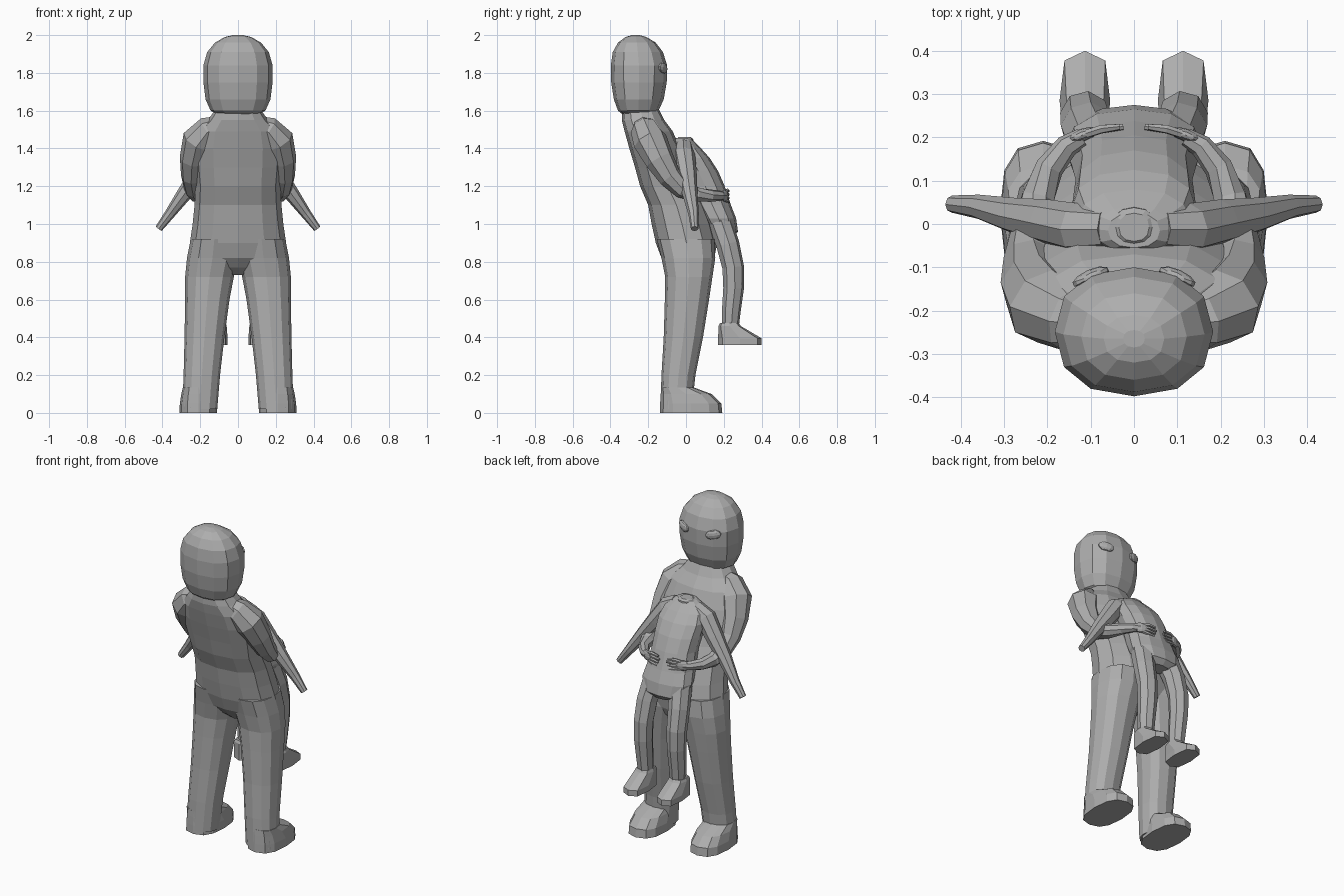
import bpy, bmesh, math
from mathutils import Vector

grey = bpy.data.materials.new("plain grey")
grey.diffuse_color = (0.42, 0.42, 0.42, 1)


def skin(name, rings):
    """Join rings of points into a closed flat-shaded mesh."""
    bm = bmesh.new()
    loops = [[bm.verts.new(p) for p in ring] for ring in rings]
    n = len(loops[0])
    for a, b in zip(loops, loops[1:]):
        for i in range(n):
            j = (i + 1) % n
            bm.faces.new((a[i], a[j], b[j], b[i]))
    bm.faces.new(loops[0])
    bm.faces.new(loops[-1])
    bmesh.ops.recalc_face_normals(bm, faces=bm.faces)
    me = bpy.data.meshes.new(name)
    bm.to_mesh(me)
    bm.free()
    me.materials.append(grey)
    ob = bpy.data.objects.new(name, me)
    bpy.context.collection.objects.link(ob)
    return ob


def stack(name, rows, n=12, side=1, power=2.3):
    """Horizontal rounded sections: (z, x0, x1, y0, y1)."""
    rings = []
    for z, x0, x1, y0, y1 in rows:
        ring = []
        for i in range(n):
            a = 2 * math.pi * i / n
            c, s = math.cos(a), math.sin(a)
            px = math.copysign(abs(c) ** (2 / power), c)
            py = math.copysign(abs(s) ** (2 / power), s)
            ring.append((side * ((x0 + x1) / 2 + px * (x1 - x0) / 2),
                         (y0 + y1) / 2 + py * (y1 - y0) / 2, z))
        rings.append(ring)
    return skin(name, rings)


def body(name, rows, n=12):
    """Centred stack: (z, half width, y0, y1)."""
    return stack(name, [(z, -h, h, a, b) for z, h, a, b in rows], n)


def limb(name, path, n=8, side=1):
    """Tapered tube along points (x, y, z, radius)."""
    pts = [Vector((side * p[0], p[1], p[2])) for p in path]
    rings = []
    for i, p in enumerate(pts):
        t = (pts[min(i + 1, len(pts) - 1)] - pts[max(i - 1, 0)]).normalized()
        u = t.cross(Vector((0.25 * side, 0.9, 0.35))).normalized()
        v = t.cross(u)
        rings.append([p + path[i][3] * (u * math.cos(a) + v * math.sin(a))
                      for a in (2 * math.pi * (k + 0.5) / n for k in range(n))])
    return skin(name, rings)


def blob(name, loc, scale, rot):
    """Low-poly ellipsoid."""
    bpy.ops.mesh.primitive_uv_sphere_add(segments=10, ring_count=6, radius=1,
                                         location=loc, rotation=rot)
    ob = bpy.context.object
    ob.name = name
    ob.scale = scale
    ob.data.materials.append(grey)


# Large figure: torso leaning back, and head
body("large_torso", [
    (0.73, .04, -.04, .09), (0.77, .12, -.09, .13), (0.82, .235, -.13, .15),
    (0.90, .255, -.16, .165), (1.00, .24, -.182, .14), (1.10, .23, -.20, .10),
    (1.20, .225, -.243, .05), (1.30, .235, -.27, .01), (1.40, .24, -.30, -.03),
    (1.49, .22, -.325, -.07), (1.55, .16, -.34, -.115), (1.62, .11, -.34, -.15)])
body("large_head", [
    (1.58, .11, -.335, -.17), (1.60, .145, -.36, -.145), (1.66, .172, -.382, -.118),
    (1.75, .183, -.396, -.102), (1.84, .183, -.398, -.10), (1.91, .163, -.388, -.122),
    (1.96, .122, -.36, -.16), (1.99, .07, -.32, -.21), (2.0, .025, -.285, -.245)])

# Small figure: torso hanging forward, and neck stub
body("small_torso", [
    (0.93, .07, .16, .25), (0.96, .14, .12, .275), (1.03, .158, .08, .265),
    (1.10, .145, .04, .238), (1.20, .135, .0, .205), (1.28, .14, -.04, .17),
    (1.35, .145, -.065, .125), (1.40, .13, -.072, .08), (1.44, .085, -.065, .04),
    (1.455, .06, -.055, .025)])
body("small_neck_stub", [(1.43, .052, -.055, .04), (1.45, .05, -.05, .038),
                         (1.46, .035, -.04, .025)], 12)

for s, tag in ((1, "right"), (-1, "left")):
    # Large figure legs, feet and eyes
    stack("large_leg_" + tag, [
        (0.02, .11, .295, -.135, .03), (0.20, .095, .288, -.13, .05),
        (0.40, .072, .283, -.118, .09), (0.60, .045, .28, -.112, .122),
        (0.72, .022, .28, -.11, .14), (0.82, .0, .27, -.13, .155),
        (0.92, .0, .25, -.155, .15)], 12, s)
    stack("large_foot_" + tag, [
        (0.0, .11, .31, -.138, .192), (0.05, .112, .308, -.137, .187),
        (0.10, .12, .30, -.134, .135), (0.135, .125, .292, -.13, .04)], 12, s, 2.6)
    blob("large_eye_" + tag, (s * .10, -.122, 1.825), (.047, .017, .028),
         (0, s * -.2, s * -.42))

    # Large figure arms wrapped round the small figure
    limb("large_arm_" + tag, [
        (.09, -.23, 1.525, .05), (.15, -.22, 1.50, .075), (.205, -.19, 1.44, .092),
        (.232, -.14, 1.34, .078), (.24, -.085, 1.25, .062), (.235, -.02, 1.185, .05),
        (.222, .06, 1.155, .04), (.195, .13, 1.15, .033), (.155, .18, 1.15, .027),
        (.12, .20, 1.15, .022)], 8, s)
    blob("large_palm_" + tag, (s * .12, .205, 1.15), (.04, .015, .032),
         (0, 0, s * -.35))
    for k in range(4):
        z = 1.178 - .019 * k
        limb("large_finger_" + tag, [
            (.125, .203, z * .6 + 1.15 * .4, .010), (.075, .219, z, .0105),
            (.025 + .008 * abs(k - 1), .224, z - .004, .007)], 6, s)

    # Small figure arms, legs and feet
    limb("small_arm_" + tag, [
        (.06, -.01, 1.405, .05), (.13, -.01, 1.365, .058), (.20, .005, 1.27, .052),
        (.28, .02, 1.165, .041), (.36, .04, 1.055, .028), (.42, .046, .975, .02)], 8, s)
    limb("small_leg_" + tag, [
        (.09, .18, 1.01, .065), (.108, .222, .89, .062), (.113, .25, .77, .058),
        (.113, .252, .66, .055), (.112, .24, .54, .05), (.11, .235, .46, .045)], 8, s)
    stack("small_foot_" + tag, [
        (0.36, .055, .172, .17, .40), (0.395, .055, .172, .17, .40),
        (0.46, .06, .166, .172, .29), (0.475, .065, .16, .18, .28)], 8, s, 3.2)
